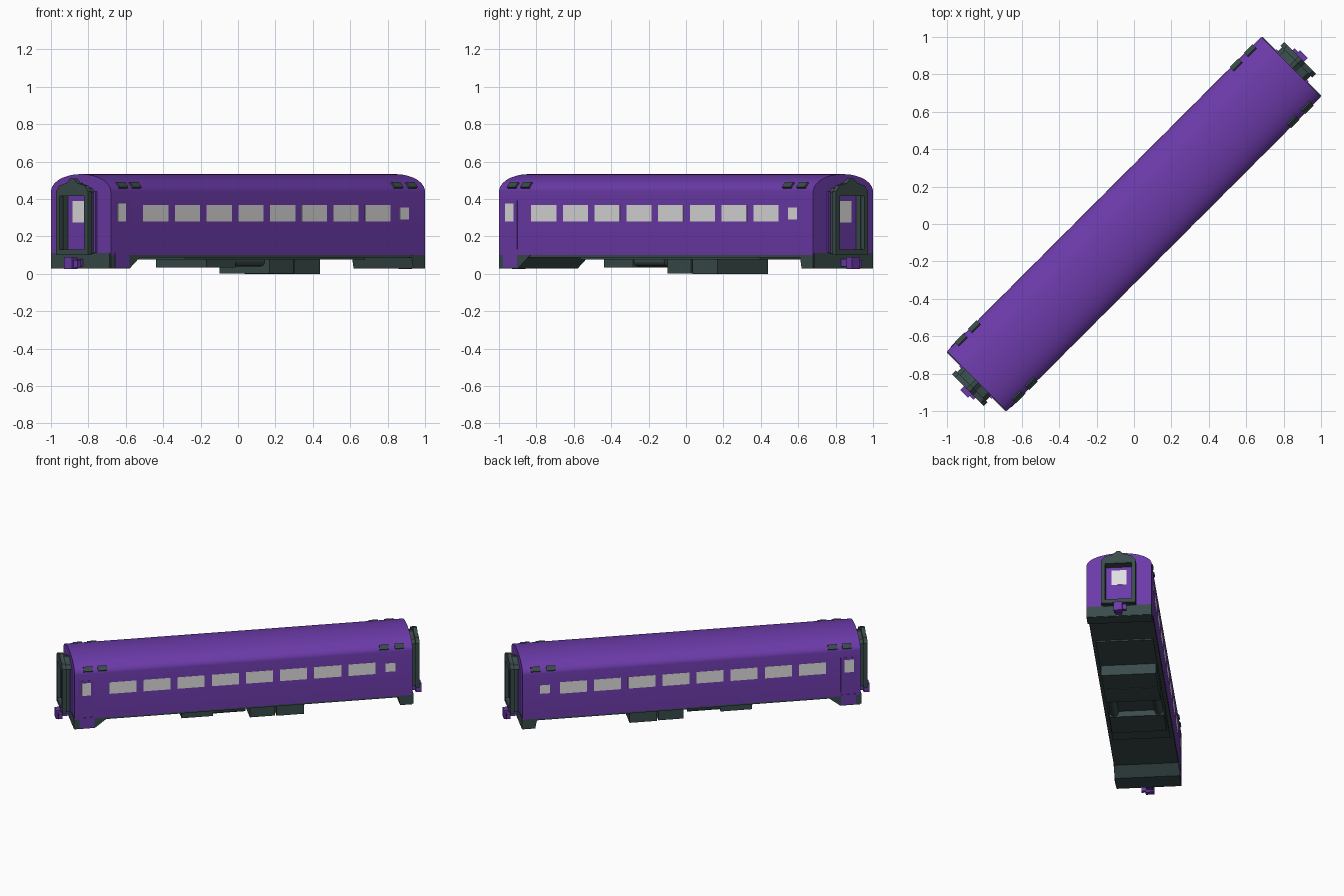
import bpy, bmesh, math
from mathutils import Matrix, Vector

if "Cube" in bpy.data.objects:
    bpy.data.objects.remove(bpy.data.objects["Cube"])

TURN = Matrix.Rotation(math.radians(45), 4, 'Z')   # car stands on the diagonal


def material(name, rgb):
    m = bpy.data.materials.new(name)
    m.diffuse_color = (*rgb, 1)
    m.use_nodes = True
    m.node_tree.nodes["Principled BSDF"].inputs["Base Color"].default_value = m.diffuse_color
    return m


PURPLE = material("purple paint", (0.15, 0.043, 0.40))
DARK = material("dark grey green", (0.042, 0.072, 0.070))
GLASS = material("pale glass", (0.74, 0.74, 0.74))


def prism(bm, points, a, b, axis):
    """Extrude a profile from a to b: axis 'x' uses (y, z), axis 'y' uses (x, z)."""
    def at(p, d):
        return (d, p[0], p[1]) if axis == 'x' else (p[0], d, p[1])
    lo = [bm.verts.new(at(p, a)) for p in points]
    hi = [bm.verts.new(at(p, b)) for p in points]
    n = len(points)
    bm.faces.new(lo)
    bm.faces.new(hi[::-1])
    for i in range(n):
        j = (i + 1) % n
        bm.faces.new((lo[i], hi[i], hi[j], lo[j]))


def box(bm, x0, x1, y0, y1, z0, z1):
    prism(bm, [(y0, z0), (y1, z0), (y1, z1), (y0, z1)], x0, x1, 'x')


def finish(name, bm, mat, smooth=False):
    bmesh.ops.recalc_face_normals(bm, faces=bm.faces[:])
    bm.transform(TURN)
    me = bpy.data.meshes.new(name)
    bm.to_mesh(me)
    bm.free()
    me.materials.append(mat)
    ob = bpy.data.objects.new(name, me)
    bpy.context.collection.objects.link(ob)
    if smooth:
        bpy.ops.object.select_all(action='DESELECT')
        bpy.context.view_layer.objects.active = ob
        ob.select_set(True)
        bpy.ops.object.shade_smooth_by_angle(angle=math.radians(30))
    return ob


def boxes(name, mat, items):
    bm = bmesh.new()
    for it in items:
        box(bm, *it)
    return finish(name, bm, mat)


L, W = 1.188, 0.226   # half length and half width

# Body shell with elliptical roof
profile = [(-W, 0.10), (W, 0.10)]
for i in range(25):
    t = math.pi * i / 24
    profile.append((W * math.cos(t), 0.44 + 0.093 * math.sin(t)))
bm = bmesh.new()
prism(bm, profile, -L, L, 'x')
finish("body_shell", bm, PURPLE, True)

# Underframe, and full-width skirts at both ends
boxes("underframe", DARK, [(-1.1, 1.15, -0.224, 0.224, 0.088, 0.102),
                           (-0.6, 0.76, -0.20, 0.20, 0.078, 0.09)])
bm = bmesh.new()
prism(bm, [(-L, 0.028), (-1.046, 0.028), (-0.985, 0.075), (-0.95, 0.102), (-L, 0.102)], -W, W, 'y')
prism(bm, [(L, 0.028), (1.10, 0.028), (1.085, 0.102), (L, 0.102)], -W, W, 'y')
finish("end_skirts", bm, DARK)
boxes("end_sills", DARK, [(s * L, s * (L + 0.005), -W + 0.004, W - 0.004, 0.03, 0.112) for s in (1, -1)])

# Equipment boxes below the floor
boxes("equipment_boxes", DARK, [(-0.43, -0.21, -0.19, 0.19, 0.035, 0.09),
                                (0.05, 0.228, -0.19, 0.19, 0.003, 0.09),
                                (0.238, 0.43, -0.19, 0.19, 0.0, 0.09)])
bm = bmesh.new()
for s in (1, -1):
    prism(bm, [(s * 0.155 + 0.03 * math.cos(k * math.pi / 8), 0.07 + 0.03 * math.sin(k * math.pi / 8))
               for k in range(16)], -0.21, 0.02, 'x')
finish("air_tanks", bm, DARK, True)


# Thin plates on both long sides
def side_plates(name, mat, rects, thick):
    boxes(name, mat, [(x0, x1, s * (W - 0.002), s * (W + thick), z0, z1)
                      for s in (1, -1) for x0, x1, z0, z1 in rects])


windows = [(-0.849 + 0.24 * i - 0.095, -0.849 + 0.24 * i + 0.095, 0.28, 0.368) for i in range(8)]
windows.append((0.997, 1.066, 0.29, 0.355))
side_plates("side_windows", GLASS, windows, 0.001)
side_plates("side_doors", PURPLE, [(-1.16, -1.048, 0.13, 0.392)], 0.002)
side_plates("side_door_windows", GLASS, [(-1.139, -1.075, 0.28, 0.376)], 0.004)
side_plates("door_steps", PURPLE, [(-1.155, -1.05, 0.034, 0.112)], 0.003)

# Slanted vents on the roof shoulder
bm = bmesh.new()
for s in (1, -1):
    for x in (-1.092, -0.992, 0.988, 1.096):
        place = (Matrix.Translation((x, s * 0.212, 0.472)) @ Matrix.Rotation(s * math.radians(42), 4, 'X')
                 @ Matrix.Diagonal((0.064, 0.018, 0.036, 1)))
        bmesh.ops.create_cube(bm, size=1, matrix=place)
finish("roof_vents", bm, DARK)

# Gangway frames, end doors and couplers
frame, neck, doors, glass, coupler = (bmesh.new() for _ in range(5))
for s in (1, -1):
    top = [(-0.12, 0.415), (0.12, 0.415), (0.12, 0.44), (0.095, 0.472), (0.04, 0.485),
           (0.012, 0.51), (-0.012, 0.51), (-0.04, 0.485), (-0.095, 0.472), (-0.12, 0.44)]
    prism(frame, top, s * 1.228, s * 1.256, 'x')
    prism(neck, [(y * 0.9, 0.415 + (z - 0.415) * 0.75) for y, z in top], s * L, s * 1.23, 'x')
    for k in (1, -1):
        box(frame, s * 1.228, s * 1.256, k * 0.092, k * 0.12, 0.10, 0.415)
        box(neck, s * L, s * 1.23, k * 0.09, k * 0.108, 0.11, 0.415)
        # purple collar where the neck meets the body
        box(coupler, s * L, s * 1.2, k * 0.105, k * 0.122, 0.115, 0.44)
    box(frame, s * 1.228, s * 1.256, -0.092, 0.092, 0.10, 0.13)
    box(neck, s * L, s * 1.23, -0.09, 0.09, 0.11, 0.125)
    box(doors, s * L, s * 1.196, -0.09, 0.09, 0.125, 0.415)
    box(glass, s * 1.19, s * 1.199, -0.053, 0.053, 0.275, 0.39)
    # coupler shank and head with a side jaw
    box(coupler, s * L, s * 1.25, -0.022, 0.022, 0.04, 0.08)
    box(coupler, s * 1.245, s * 1.285, -0.03, 0.03, 0.025, 0.09)
    box(coupler, s * 1.245, s * 1.272, s * 0.03, s * 0.058, 0.035, 0.075)
finish("gangway_frames", frame, DARK)
finish("gangway_necks", neck, DARK)
finish("end_doors", doors, PURPLE)
finish("end_door_windows", glass, GLASS)
finish("couplers_and_collars", coupler, PURPLE)
